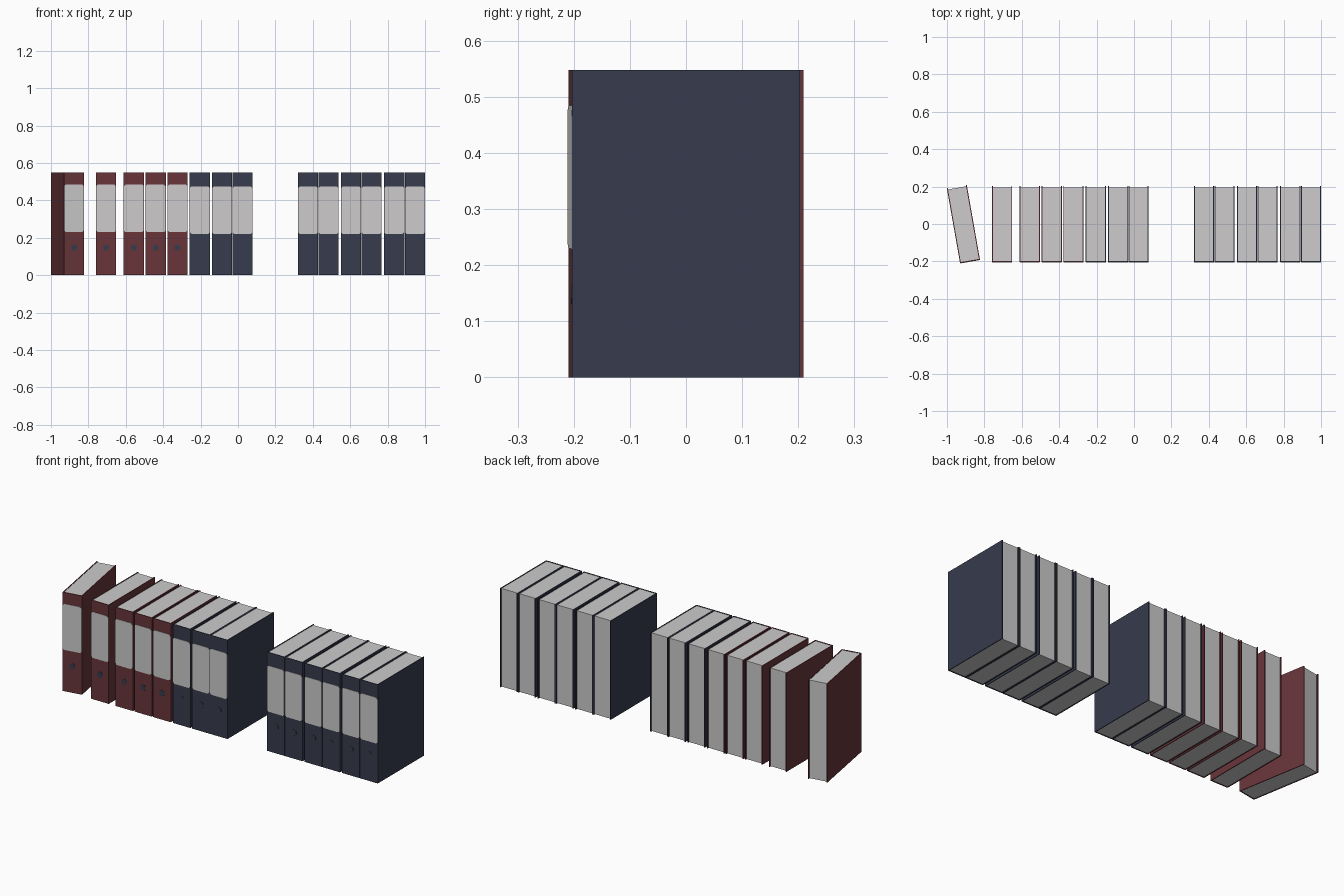
import bpy, bmesh, math

if "Cube" in bpy.data.objects:
    bpy.data.objects.remove(bpy.data.objects["Cube"])

W, D, H, T = 0.108, 0.406, 0.548, 0.005   # binder width, depth, height, board thickness


def material(name, rgb):
    m = bpy.data.materials.new(name)
    m.diffuse_color = (*rgb, 1)
    m.use_nodes = True
    m.node_tree.nodes["Principled BSDF"].inputs["Base Color"].default_value = m.diffuse_color
    return m


red = material("dark red board", (0.138, 0.036, 0.042))
navy = material("navy board", (0.038, 0.045, 0.074))
paper = material("light grey paper", (0.61, 0.60, 0.605))


def prism(name, pts, vec, mat, x, angle):
    """Extrude a closed outline of 3D points along vec."""
    bm = bmesh.new()
    face = bm.faces.new([bm.verts.new(p) for p in pts])
    new = bmesh.ops.extrude_face_region(bm, geom=[face])["geom"]
    bmesh.ops.translate(bm, vec=vec, verts=[v for v in new if isinstance(v, bmesh.types.BMVert)])
    bmesh.ops.recalc_face_normals(bm, faces=bm.faces)
    me = bpy.data.meshes.new(name)
    bm.to_mesh(me)
    bm.free()
    me.materials.append(mat)
    ob = bpy.data.objects.new(name, me)
    ob.location.x = x
    ob.rotation_euler.z = angle
    bpy.context.collection.objects.link(ob)


def binder(x, mat, angle=0.0):
    w, d = W / 2, D / 2
    # folded cover: two boards and the spine
    u = [(-w, -d), (w, -d), (w, d), (w - T, d), (w - T, -d + T),
         (-w + T, -d + T), (-w + T, d), (-w, d)]
    prism("binder_cover", [(a, b, 0) for a, b in u], (0, 0, H), mat, x, angle)
    # paper block, slightly inset at top, bottom and back
    p = w - T
    prism("paper_block", [(-p, -d + T, 0.002), (p, -d + T, 0.002),
                          (p, d - 0.007, 0.002), (-p, d - 0.007, 0.002)],
          (0, 0, H - 0.004), paper, x, angle)
    # spine label with clipped corners
    z0, z1 = (0.23, 0.485) if mat == red else (0.22, 0.475)
    l, c = w - 0.001, 0.009
    lab = [(-l + c, z0), (l - c, z0), (l, z0 + c), (l, z1 - c),
           (l - c, z1), (-l + c, z1), (-l, z1 - c), (-l, z0 + c)]
    prism("spine_label", [(a, -d, b) for a, b in lab], (0, -0.002, 0), paper, x, angle)
    # finger hole disc
    ring = [math.radians(22.5 + 45 * i) for i in range(8)]
    prism("finger_hole", [(0.017 * math.cos(a), -d, 0.147 + 0.017 * math.sin(a)) for a in ring],
          (0, -0.002, 0), navy, x, angle)


binder(-0.912, red, math.radians(10))        # turned binder at the end
for x in (-0.705, -0.557, -0.440, -0.324):
    binder(x, red)
for x in (-0.204, -0.085, 0.024, 0.374, 0.484, 0.604, 0.714, 0.835, 0.946):
    binder(x, navy)
